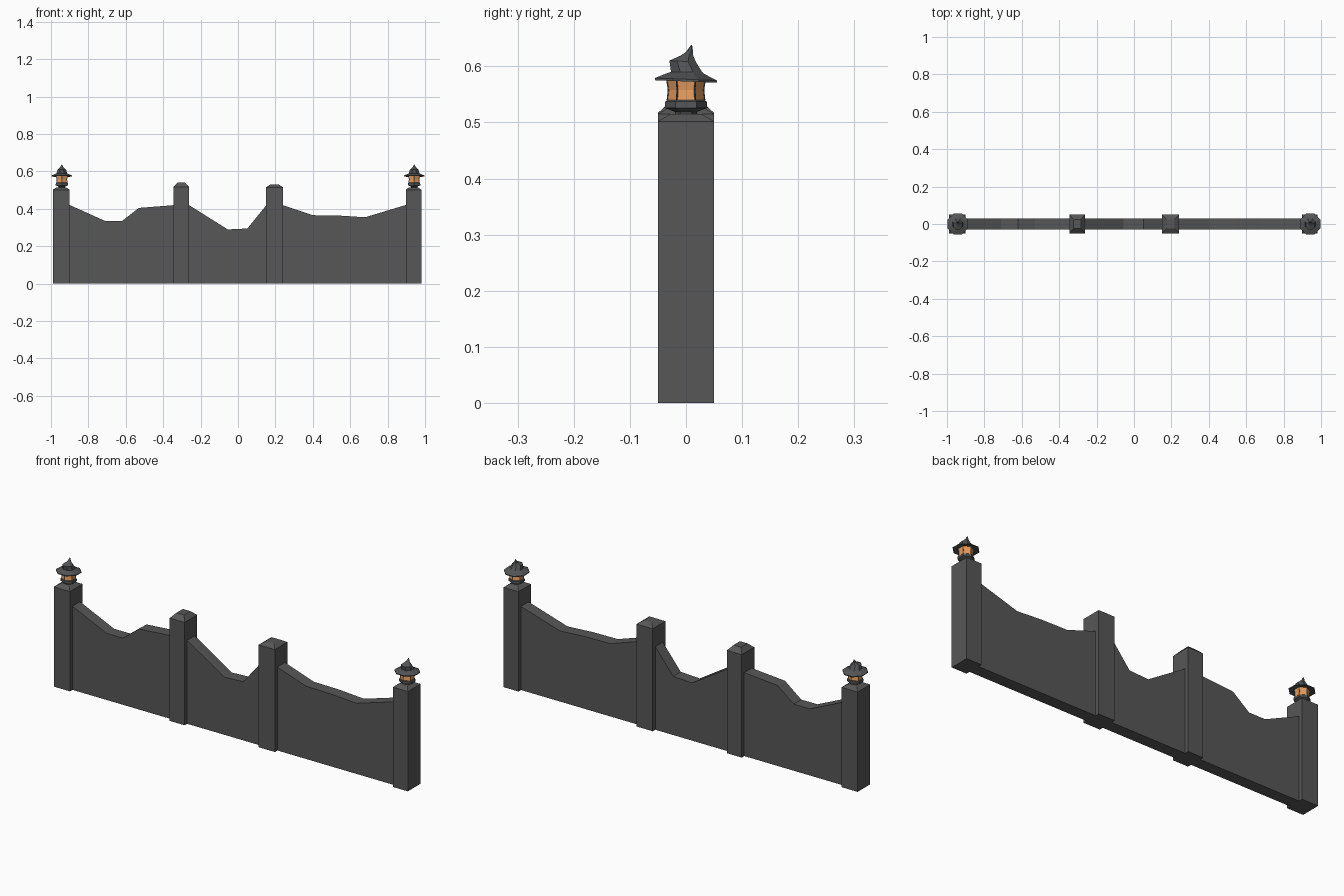
import bpy, bmesh, math

if "Cube" in bpy.data.objects:
    bpy.data.objects.remove(bpy.data.objects["Cube"])


def material(name, rgb):
    m = bpy.data.materials.new(name)
    m.diffuse_color = (*rgb, 1)
    m.use_nodes = True
    m.node_tree.nodes["Principled BSDF"].inputs["Base Color"].default_value = m.diffuse_color
    return m


STONE = material("dark_stone", (0.095, 0.095, 0.095))
METAL = material("lantern_metal", (0.085, 0.09, 0.093))
GLASS = material("amber_glass", (0.78, 0.34, 0.12))


def finish(bm, name, mat):
    bmesh.ops.recalc_face_normals(bm, faces=bm.faces)
    me = bpy.data.meshes.new(name)
    bm.to_mesh(me)
    bm.free()
    me.materials.append(mat)
    ob = bpy.data.objects.new(name, me)
    bpy.context.collection.objects.link(ob)
    return ob


def loft(name, rings, mat):
    """Skin a list of vertex rings and cap both ends."""
    bm = bmesh.new()
    vs = [[bm.verts.new(p) for p in r] for r in rings]
    n = len(vs[0])
    for a, b in zip(vs, vs[1:]):
        for i in range(n):
            j = (i + 1) % n
            bm.faces.new((a[i], a[j], b[j], b[i]))
    bm.faces.new(vs[0])
    bm.faces.new(vs[-1])
    return finish(bm, name, mat)


def rect(cx, hx, hy, z):
    return [(cx - hx, -hy, z), (cx + hx, -hy, z), (cx + hx, hy, z), (cx - hx, hy, z)]


def ring(cx, cy, r, z, n, phase=0.0, tilt=0.0):
    pts = []
    for i in range(n):
        a = phase + 2 * math.pi * i / n
        y = r * math.sin(a)
        pts.append((cx + r * math.cos(a), cy + y, z - tilt * y))
    return pts


# Wall panels with sagging, broken tops
def wall(name, top, half=0.03):
    outline = [(top[0][0], 0)] + top + [(top[-1][0], 0)]
    loft(name, [[(x, y, z) for x, z in outline] for y in (-half, half)], STONE)


wall("wall_left", [(-0.91, 0.425), (-0.71, 0.335), (-0.62, 0.335), (-0.53, 0.405), (-0.34, 0.42)])
wall("wall_middle", [(-0.27, 0.425), (-0.055, 0.29), (0.05, 0.295), (0.16, 0.43)])
wall("wall_right", [(0.23, 0.423), (0.40, 0.366), (0.54, 0.364), (0.68, 0.355), (0.905, 0.423)])

# Posts with chamfered caps: name, left, right, shoulder height, top height, top scale
for name, x0, x1, zs, zt, k in (
        ("post_left", -0.99, -0.90, 0.502, 0.515, 0.55),
        ("post_mid_left", -0.345, -0.262, 0.517, 0.54, 0.5),
        ("post_mid_right", 0.15, 0.24, 0.515, 0.53, 0.5),
        ("post_right", 0.897, 0.98, 0.502, 0.515, 0.55)):
    c, h = (x0 + x1) / 2, (x1 - x0) / 2
    loft(name, [rect(c, h, 0.05, 0), rect(c, h, 0.05, zs), rect(c, h * k, 0.05 * k, zt)], STONE)

# Lanterns with crooked pointed hats
HEX, OCT = math.pi / 6, math.pi / 8
for side, cx in (("left", -0.942), ("right", 0.942)):
    # flared hexagonal foot
    loft("lantern_base_" + side, [ring(cx, 0, r, z, 6, HEX) for r, z in
         ((0.02, 0.51), (0.02, 0.519), (0.038, 0.526), (0.037, 0.537), (0.031, 0.542))], METAL)
    # waisted glass
    prof = ((0.033, 0.54), (0.031, 0.558), (0.034, 0.577))
    loft("lantern_glass_" + side, [ring(cx, 0, r, z, 6, HEX) for r, z in prof], GLASS)
    # thin corner bars following the glass
    for i in range(6):
        a = HEX + i * math.pi / 3
        loft(f"lantern_bar_{side}_{i}", [ring(cx + r * math.cos(a), r * math.sin(a), 0.0015, z, 4)
             for r, z in prof], METAL)
    # brim and bent crown: offset, radius, height, tilt
    loft("lantern_hat_" + side, [ring(cx, cy, r, z, 8, OCT, t) for cy, r, z, t in
         ((0, 0.034, 0.577, 0.03), (0, 0.060, 0.573, 0.04), (0, 0.060, 0.577, 0.04),
          (0, 0.036, 0.587, 0.03), (0.001, 0.030, 0.590, 0),
          (-0.006, 0.0255, 0.609, 0.05), (0.001, 0.012, 0.620, -0.1),
          (0.006, 0.007, 0.626, -0.1), (0.010, 0.001, 0.638, 0))], METAL)
